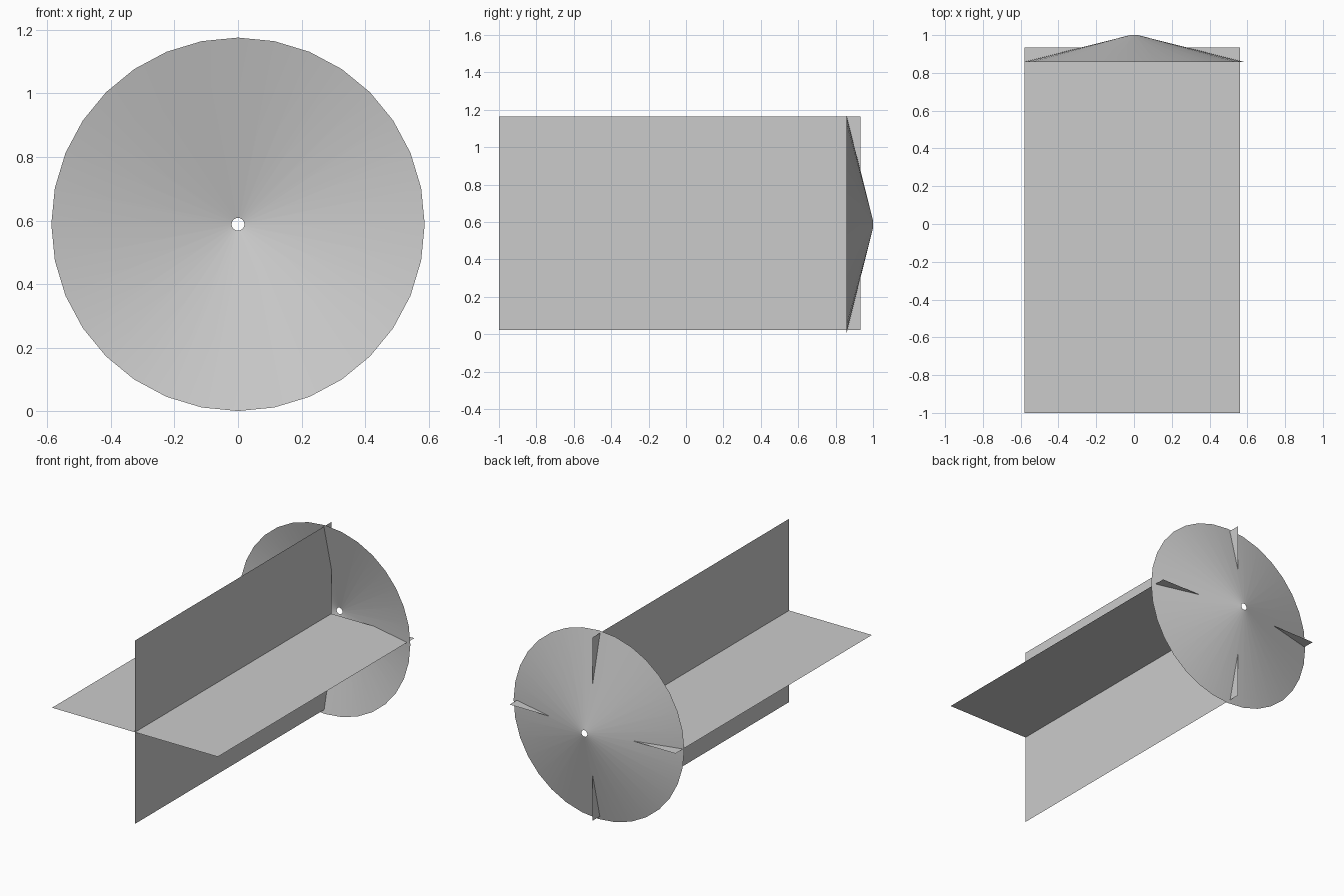
import bpy, bmesh, math
from mathutils import Vector

if "Cube" in bpy.data.objects:
    bpy.data.objects.remove(bpy.data.objects["Cube"])

CZ = 0.588   # height of the cone axis


def make_object(name, bm):
    mesh = bpy.data.meshes.new(name)
    bm.to_mesh(mesh)
    bm.free()
    obj = bpy.data.objects.new(name, mesh)
    bpy.context.collection.objects.link(obj)
    return obj


# Shallow open nose disc: profile spun around the y axis, small hole at the tip
bm = bmesh.new()
v1 = bm.verts.new((0, 0.857, CZ + 0.588))
v2 = bm.verts.new((0, 1.0, CZ + 0.02))
edge = bm.edges.new((v1, v2))
bmesh.ops.spin(bm, geom=[v1, v2, edge], cent=(0, 0, CZ), axis=(0, 1, 0),
               angle=math.tau, steps=32)
bmesh.ops.remove_doubles(bm, verts=bm.verts, dist=0.0005)
bmesh.ops.recalc_face_normals(bm, faces=bm.faces)
if sum(f.normal.y for f in bm.faces) < 0:
    bmesh.ops.reverse_faces(bm, faces=bm.faces)
for f in bm.faces:
    f.smooth = True
make_object("nose_disc", bm)

# Two crossed flat sheets running along y
HALF = 0.571
CENTRE = Vector((-0.01, 0, 0.593))


def sheet(name, direction):
    bm = bmesh.new()
    side = Vector(direction) * HALF
    corners = [(-1, -1.0), (1, -1.0), (1, 0.934), (-1, 0.934)]
    bm.faces.new([bm.verts.new(CENTRE + side * s + Vector((0, y, 0)))
                  for s, y in corners])
    return make_object(name, bm)


sheet("horizontal_sheet", (1, 0, 0))
sheet("vertical_sheet", (0, 0, 1))
